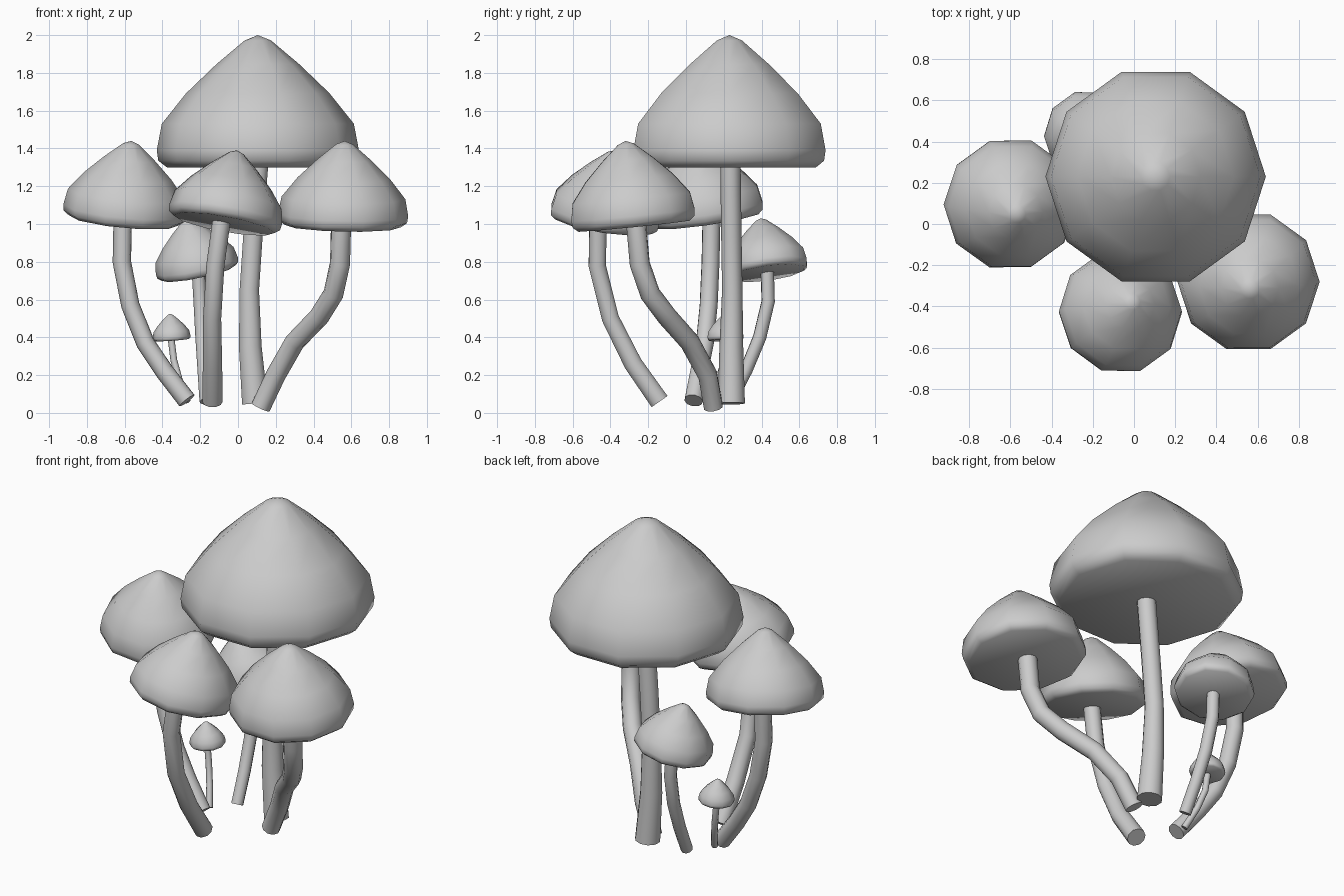
import bpy
import bmesh
from math import cos, sin, tau, radians
from mathutils import Vector

if "Cube" in bpy.data.objects:
    bpy.data.objects.remove(bpy.data.objects["Cube"])

grey = bpy.data.materials.new("pale_grey")
grey.use_nodes = True
COLOUR = (0.6, 0.6, 0.6, 1)
grey.diffuse_color = COLOUR
grey.node_tree.nodes["Principled BSDF"].inputs["Base Color"].default_value = COLOUR

SIDES = 10
# Cap outline as (radius, height) fractions, rim to just below the tip
OUTLINE = [(0.9, 0), (0.985, 0.05), (1, 0.13), (0.95, 0.33),
           (0.71, 0.56), (0.41, 0.78), (0.13, 0.96)]


def smooth(ob):
    bpy.ops.object.select_all(action="DESELECT")
    ob.select_set(True)
    bpy.context.view_layer.objects.active = ob
    bpy.ops.object.shade_smooth_by_angle(angle=radians(50))


def cap(name, base, tip, radius):
    """Ten-sided bell with a flat underside, leaning from base to tip."""
    base, tip = Vector(base), Vector(tip)
    axis = tip - base
    bm = bmesh.new()
    rings = [[bm.verts.new((radius * r * cos(tau * i / SIDES),
                            radius * r * sin(tau * i / SIDES),
                            axis.length * h)) for i in range(SIDES)]
             for r, h in OUTLINE]
    top = bm.verts.new((0, 0, axis.length))
    bm.faces.new(rings[0][::-1])
    for i in range(SIDES):
        j = (i + 1) % SIDES
        for a, b in zip(rings, rings[1:]):
            bm.faces.new((a[i], a[j], b[j], b[i]))
        bm.faces.new((rings[-1][i], rings[-1][j], top))
    mesh = bpy.data.meshes.new(name)
    bm.to_mesh(mesh)
    bm.free()
    mesh.materials.append(grey)
    ob = bpy.data.objects.new(name, mesh)
    ob.location = base
    ob.rotation_mode = "QUATERNION"
    ob.rotation_quaternion = Vector((0, 0, 1)).rotation_difference(axis)
    bpy.context.collection.objects.link(ob)
    smooth(ob)


def stem(name, path, foot, neck):
    """Ten-sided bent tube tapering from foot radius to neck radius."""
    curve = bpy.data.curves.new(name, "CURVE")
    curve.dimensions = "3D"
    curve.bevel_depth = 1
    curve.bevel_resolution = 3
    curve.use_fill_caps = True
    spline = curve.splines.new("POLY")
    spline.points.add(len(path) - 1)
    for i, (point, co) in enumerate(zip(spline.points, path)):
        point.co = (*co, 1)
        point.radius = foot + (neck - foot) * min(1, 2 * i / (len(path) - 1))
    curve.materials.append(grey)
    ob = bpy.data.objects.new(name, curve)
    bpy.context.collection.objects.link(ob)
    bpy.ops.object.select_all(action="DESELECT")
    ob.select_set(True)
    bpy.context.view_layer.objects.active = ob
    bpy.ops.object.convert(target="MESH")
    smooth(bpy.context.object)


# Tall central mushroom
cap("tall_cap", (0.105, 0.23, 1.3), (0.105, 0.23, 2.0), 0.535)
stem("tall_stem", [(0.09, 0.24, 0.05), (0.065, 0.24, 0.35), (0.06, 0.245, 0.65),
                   (0.08, 0.24, 0.95), (0.11, 0.235, 1.33)], 0.072, 0.054)

# Right mushroom
cap("right_cap", (-0.605, 0.105, 1.02), (-0.565, 0.045, 1.44), 0.326)
stem("right_stem", [(-0.27, 0.04, 0.065), (-0.39, 0.07, 0.22), (-0.49, 0.1, 0.37),
                    (-0.57, 0.12, 0.57), (-0.615, 0.13, 0.8), (-0.61, 0.135, 1.04)],
     0.05, 0.049)

# Front mushroom
cap("front_cap", (-0.075, -0.435, 1.0), (-0.005, -0.375, 1.39), 0.303)
stem("front_stem", [(-0.135, -0.14, 0.06), (-0.135, -0.28, 0.26), (-0.137, -0.4, 0.5),
                    (-0.12, -0.47, 0.78), (-0.087, -0.465, 1.02)], 0.054, 0.048)

# Left mushroom with the crooked stem
cap("left_cap", (0.555, -0.275, 0.99), (0.565, -0.32, 1.44), 0.345)
stem("left_stem", [(0.12, 0.145, 0.03), (0.2, 0.115, 0.2), (0.3, 0.02, 0.375),
                   (0.43, -0.1, 0.51), (0.505, -0.19, 0.63), (0.54, -0.245, 0.79),
                   (0.546, -0.265, 1.02)], 0.052, 0.054)

# Small back mushroom
cap("back_cap", (-0.21, 0.435, 0.74), (-0.27, 0.395, 1.03), 0.222)
stem("back_stem", [(-0.17, 0.235, 0.06), (-0.18, 0.32, 0.23), (-0.19, 0.39, 0.4),
                   (-0.2, 0.435, 0.59), (-0.21, 0.43, 0.76)], 0.034, 0.036)

# Tiny mushroom
cap("tiny_cap", (-0.35, 0.21, 0.385), (-0.36, 0.205, 0.525), 0.1)
stem("tiny_stem", [(-0.27, 0.11, 0.06), (-0.31, 0.17, 0.17), (-0.34, 0.205, 0.28),
                   (-0.355, 0.21, 0.4)], 0.019, 0.018)
